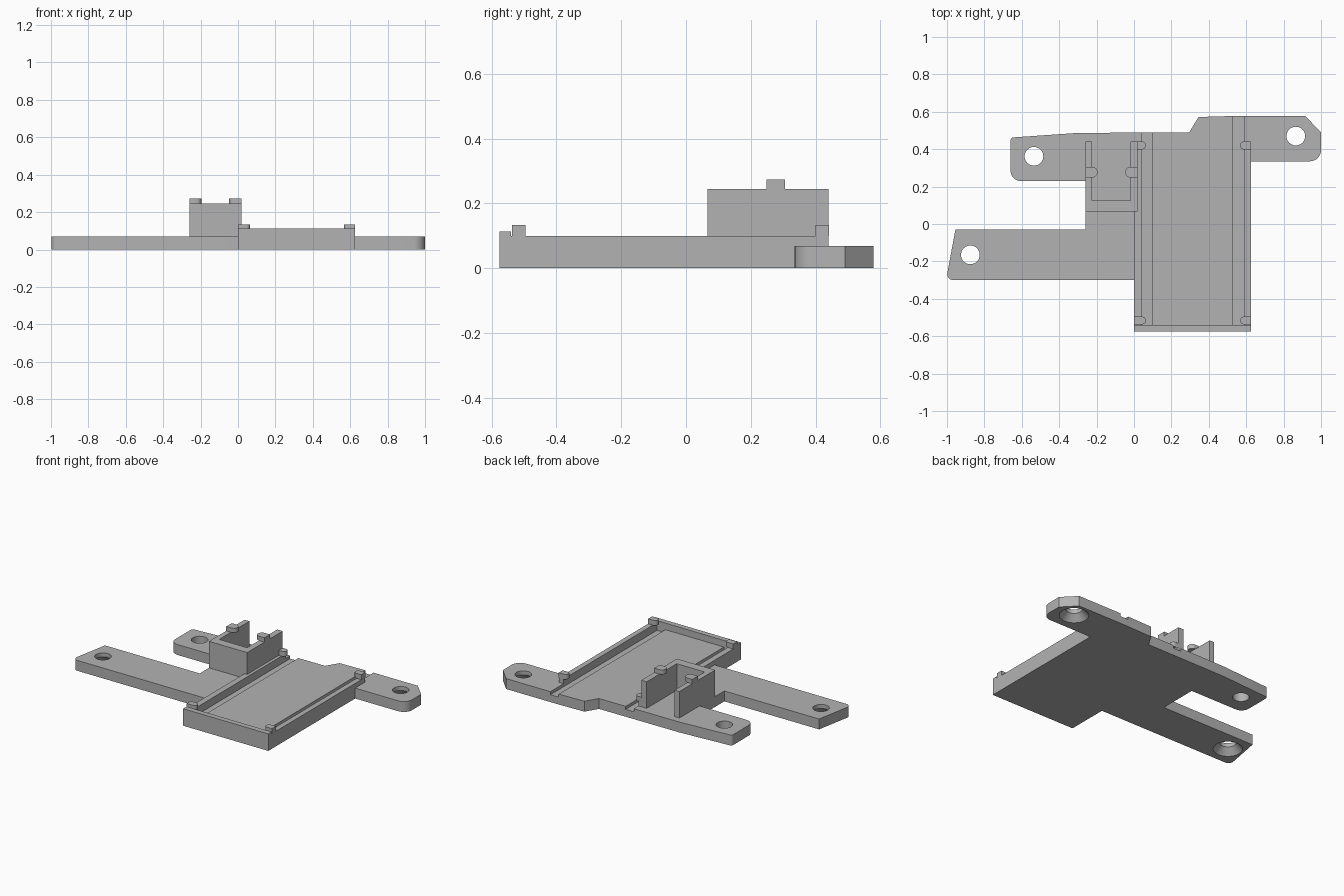
import bpy
import bmesh
from mathutils import Vector

cube = bpy.data.objects.get("Cube")
if cube:
    bpy.data.objects.remove(cube, do_unlink=True)

grey = bpy.data.materials.new("plain grey")
grey.use_nodes = True
GREY = (0.45, 0.45, 0.45, 1)
grey.diffuse_color = GREY
grey.node_tree.nodes["Principled BSDF"].inputs["Base Color"].default_value = GREY


def finish(name, bm):
    bmesh.ops.recalc_face_normals(bm, faces=bm.faces)
    mesh = bpy.data.meshes.new(name)
    bm.to_mesh(mesh)
    bm.free()
    mesh.materials.append(grey)
    obj = bpy.data.objects.new(name, mesh)
    bpy.context.collection.objects.link(obj)
    return obj


def rounded(corners, steps=8):
    """Outline from (x, y, radius) corners; radius is the distance trimmed from each side."""
    out = []
    for i, (x, y, r) in enumerate(corners):
        p = Vector((x, y))
        if not r:
            out.append(p)
            continue
        a = p + (Vector(corners[i - 1][:2]) - p).normalized() * r
        b = p + (Vector(corners[(i + 1) % len(corners)][:2]) - p).normalized() * r
        ca, cb = a.lerp(p, 0.55), b.lerp(p, 0.55)
        for k in range(steps + 1):
            t = k / steps
            u = 1 - t
            out.append(a * u**3 + ca * 3 * u * u * t + cb * 3 * u * t * t + b * t**3)
    return out


def prism(name, corners, z0, z1):
    bm = bmesh.new()
    face = bm.faces.new([bm.verts.new((p.x, p.y, z0)) for p in rounded(corners)])
    top = bmesh.ops.extrude_face_region(bm, geom=[face], use_keep_orig=True)
    moved = [v for v in top["geom"] if isinstance(v, bmesh.types.BMVert)]
    bmesh.ops.translate(bm, verts=moved, vec=(0, 0, z1 - z0))
    bmesh.ops.remove_doubles(bm, verts=bm.verts, dist=1e-5)
    return finish(name, bm)


def block(name, x0, x1, y0, y1, z0, z1):
    return prism(name, [(x0, y0, 0), (x1, y0, 0), (x1, y1, 0), (x0, y1, 0)], z0, z1)


def snap_tab(name, x_root, x_tip, y, r, z0, z1):
    """Small tab with a half-round tip."""
    return prism(name, [(x_root, y - r, 0), (x_tip, y - r, r),
                        (x_tip, y + r, r), (x_root, y + r, 0)], z0, z1)


def cone_cutter(name, x, y, r0, r1, z0, z1):
    bm = bmesh.new()
    bmesh.ops.create_cone(bm, cap_ends=True, segments=40, radius1=r0, radius2=r1, depth=z1 - z0)
    bmesh.ops.translate(bm, verts=bm.verts, vec=(x, y, (z0 + z1) / 2))
    return finish(name, bm)


def cut(obj, cutter):
    bpy.context.view_layer.objects.active = obj
    mod = obj.modifiers.new("cut", "BOOLEAN")
    mod.operation = "DIFFERENCE"
    mod.solver = "EXACT"
    mod.object = cutter
    bpy.ops.object.modifier_apply(modifier=mod.name)
    bpy.data.objects.remove(cutter, do_unlink=True)


BASE, WALL, LIP, PEG = 0.069, 0.1, 0.113, 0.133
BOX, CLIP = 0.245, 0.274

# Base plate with three mounting arms
base = prism("base_plate", [
    (0, -0.3, 0), (0, -0.575, 0), (0.625, -0.575, 0), (0.625, 0.335, 0),
    (1, 0.335, 0.06), (1, 0.49, 0), (0.915, 0.578, 0), (0.55, 0.578, 0),
    (0.345, 0.572, 0), (0.295, 0.49, 0), (-0.3, 0.487, 0), (-0.66, 0.462, 0.015),
    (-0.66, 0.23, 0.055), (-0.26, 0.23, 0), (-0.26, -0.03, 0), (-0.955, -0.03, 0),
    (-1.005, -0.3, 0.04)], 0, BASE)

# Grooves along both long sides of the tray floor
for x in (0.04, 0.53):
    cut(base, block("groove_cutter", x, x + 0.06, -0.54, 0.7, BASE - 0.02, 0.2))

# Screw holes, two of them countersunk from below
for x, y, sunk in ((-0.535, 0.362, False), (-0.875, -0.165, True), (0.865, 0.47, True)):
    cut(base, cone_cutter("hole_cutter", x, y, 0.05, 0.05, -0.1, 0.2))
    if sunk:
        cut(base, cone_cutter("countersink_cutter", x, y, 0.098, 0.048, -0.01, 0.045))

# Tray walls
block("tray_front_wall", 0, 0.625, -0.575, -0.54, BASE, LIP)
block("tray_right_wall", 0, 0.04, -0.54, 0.44, BASE, WALL)
block("tray_left_wall", 0.59, 0.625, -0.54, 0.44, BASE, WALL)

# Snap tabs on the tray walls
for place, y in (("front", -0.516), ("back", 0.42)):
    snap_tab("tray_right_tab_" + place, 0, 0.064, y, 0.021, WALL, PEG)
    snap_tab("tray_left_tab_" + place, 0.625, 0.567, y, 0.021, WALL, PEG)

# Holder box, open at the back
prism("holder_box", [
    (-0.26, 0.067, 0), (0.02, 0.067, 0), (0.02, 0.44, 0), (-0.02, 0.44, 0),
    (-0.02, 0.125, 0), (-0.225, 0.125, 0), (-0.225, 0.44, 0), (-0.26, 0.44, 0)], BASE, BOX)
snap_tab("holder_right_clip", -0.26, -0.195, 0.277, 0.029, BOX, CLIP)
snap_tab("holder_left_clip", 0.02, -0.047, 0.277, 0.029, BOX, CLIP)

# Smooth the round parts, keep the edges sharp
bpy.ops.object.select_all(action="DESELECT")
for obj in bpy.context.scene.objects:
    if obj.type == "MESH":
        obj.select_set(True)
bpy.context.view_layer.objects.active = base
bpy.ops.object.shade_smooth_by_angle(angle=0.5)
